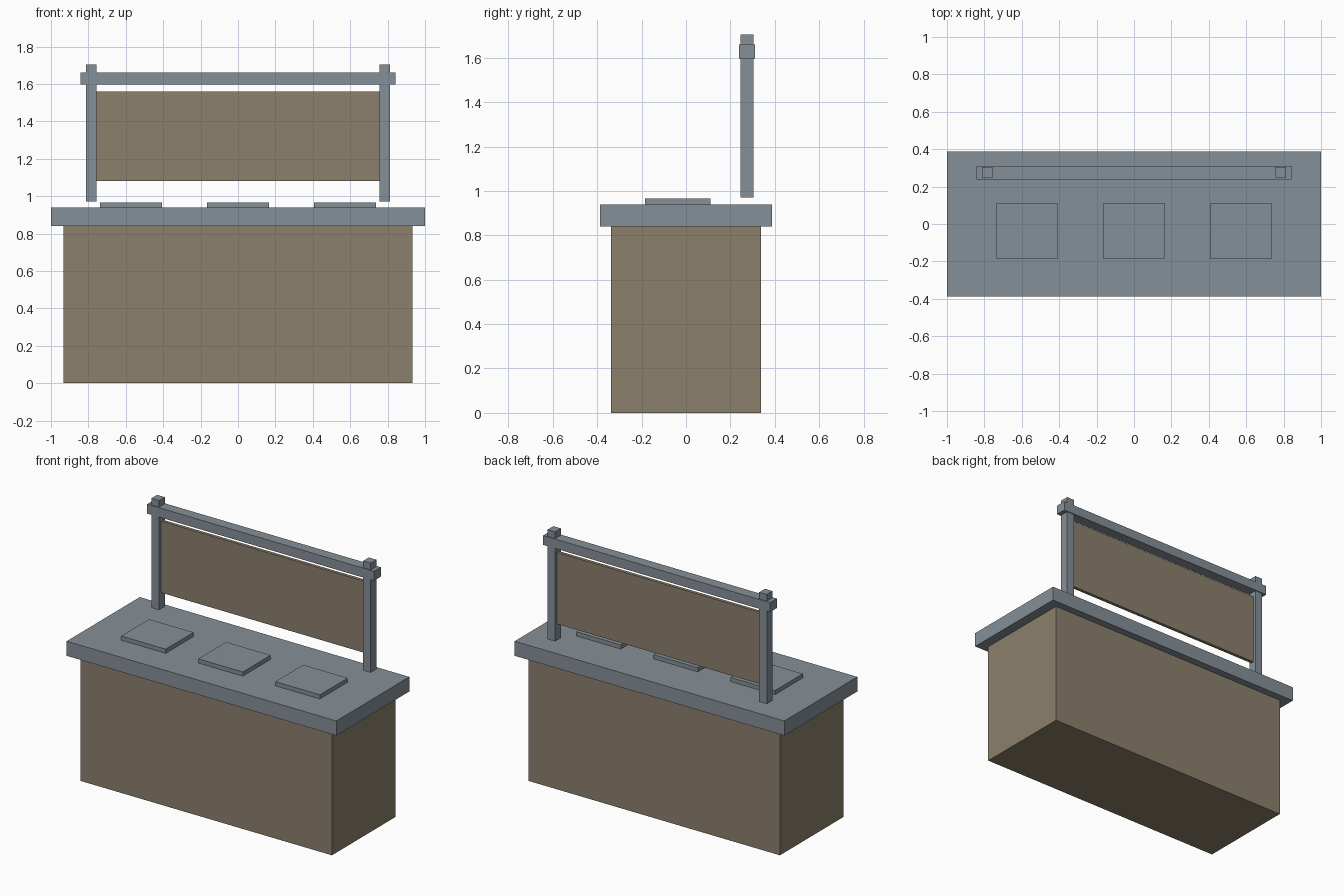
import bpy

if "Cube" in bpy.data.objects:
    bpy.data.objects.remove(bpy.data.objects["Cube"])


def material(name, rgb):
    m = bpy.data.materials.new(name)
    m.diffuse_color = (*rgb, 1.0)
    m.use_nodes = True
    m.node_tree.nodes["Principled BSDF"].inputs["Base Color"].default_value = m.diffuse_color
    return m


steel = material("blue_grey_metal", (0.238, 0.279, 0.314))
wood = material("dull_tan", (0.262, 0.216, 0.150))


def box(name, x, y, z, mat):
    """Box from (min, max) ranges on each axis."""
    bpy.ops.mesh.primitive_cube_add(
        size=1, location=[(a + b) / 2 for a, b in (x, y, z)])
    ob = bpy.context.object
    ob.name = name
    ob.scale = [b - a for a, b in (x, y, z)]
    bpy.ops.object.transform_apply(location=False, rotation=False, scale=True)
    ob.data.materials.append(mat)
    return ob


# Counter body and overhanging top
box("counter_base", (-0.933, 0.933), (-0.337, 0.337), (0, 0.84), wood)
box("counter_top", (-1, 1), (-0.387, 0.387), (0.84, 0.938), steel)

# Three raised pads on the counter
for i, x in enumerate((-0.572, 0, 0.572)):
    box(f"pad_{i + 1}", (x - 0.165, x + 0.165), (-0.185, 0.11),
        (0.938, 0.966), steel)

# Rear frame: two posts (slightly clear of the counter), beam and panel
RY = 0.275
for side, x in (("left", -0.785), ("right", 0.785)):
    box(f"{side}_post", (x - 0.028, x + 0.028), (RY - 0.03, RY + 0.03),
        (0.97, 1.705), steel)
box("top_beam", (-0.842, 0.842), (RY - 0.036, RY + 0.036),
    (1.597, 1.66), steel)
box("back_panel", (-0.76, 0.76), (RY - 0.011, RY + 0.011),
    (1.08, 1.56), wood)
